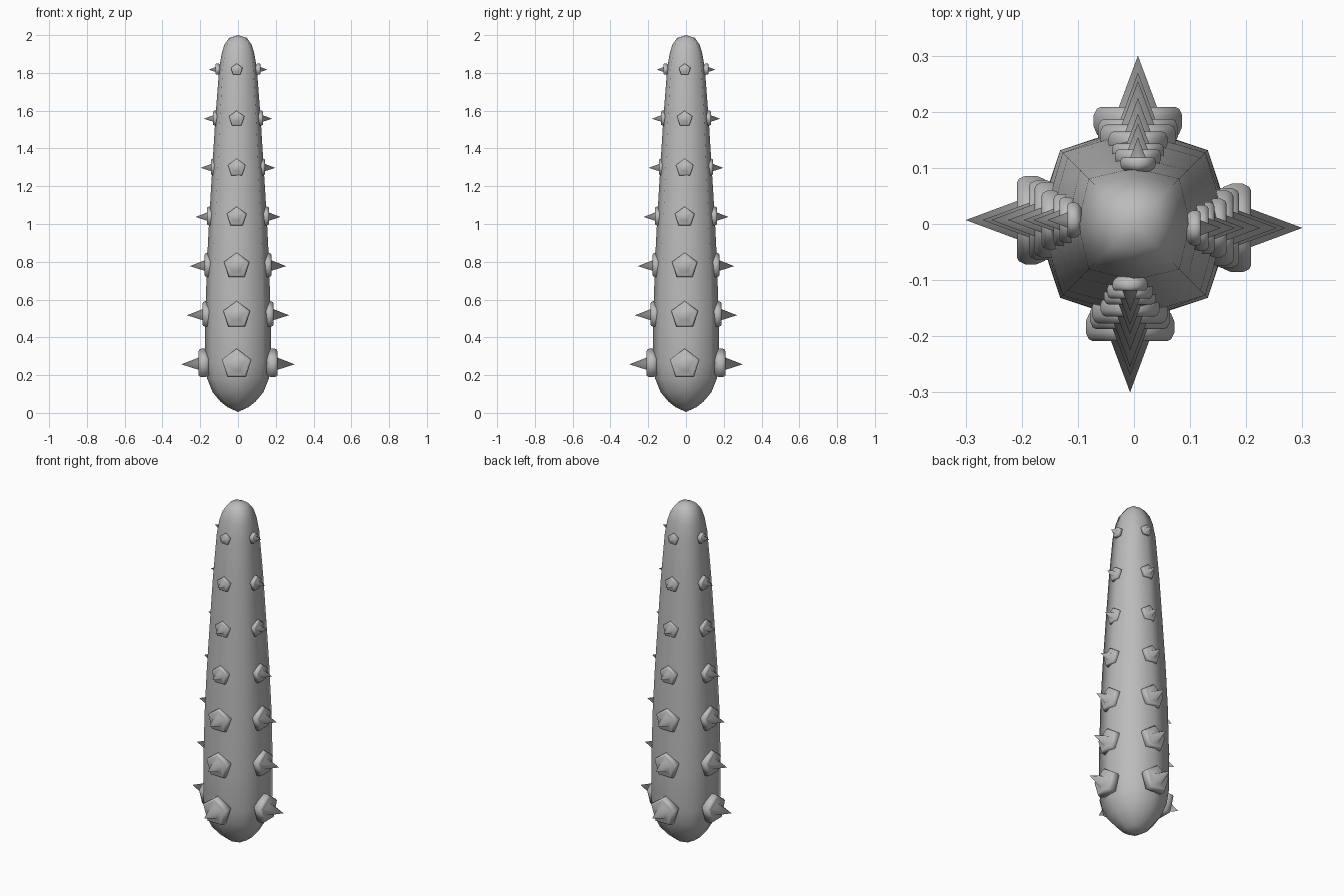
import bpy, bmesh, math
from mathutils import Matrix, Vector

cube = bpy.data.objects.get("Cube")
if cube:
    bpy.data.objects.remove(cube, do_unlink=True)

# One plain grey for everything
grey = bpy.data.materials.new("stone_grey")
grey.use_nodes = True
grey.diffuse_color = (0.5, 0.5, 0.5, 1)
grey.node_tree.nodes["Principled BSDF"].inputs["Base Color"].default_value = (0.5, 0.5, 0.5, 1)


def loft(bm, rings, low, high):
    """Skin equal rings of points and close both ends to a point."""
    loops = [[bm.verts.new(p) for p in ring] for ring in rings]
    n = len(loops[0])
    first, last = bm.verts.new(low), bm.verts.new(high)
    for i in range(n):
        j = (i + 1) % n
        bm.faces.new((first, loops[0][j], loops[0][i]))
        bm.faces.new((last, loops[-1][i], loops[-1][j]))
        for a, b in zip(loops, loops[1:]):
            bm.faces.new((a[i], a[j], b[j], b[i]))


def finish(name, bm):
    bmesh.ops.recalc_face_normals(bm, faces=bm.faces)
    mesh = bpy.data.meshes.new(name)
    bm.to_mesh(mesh)
    bm.free()
    mesh.materials.append(grey)
    for p in mesh.polygons:
        p.use_smooth = True
    obj = bpy.data.objects.new(name, mesh)
    bpy.context.collection.objects.link(obj)
    return obj


# Shaft: eight-sided tapering club, slightly squarer towards the tip
profile = [(0.03, 0.055), (0.06, 0.093), (0.11, 0.135), (0.18, 0.163), (0.27, 0.175),
           (0.5, 0.173), (0.78, 0.165), (1.04, 0.152), (1.3, 0.136), (1.56, 0.12),
           (1.82, 0.1), (1.9, 0.087), (1.95, 0.072), (1.985, 0.047)]
rings = []
for z, r in profile:
    corner = 1.05 + 0.05 * z
    rings.append([(r * (corner if k % 2 else 1) * math.cos(k * math.pi / 4),
                   r * (corner if k % 2 else 1) * math.sin(k * math.pi / 4), z)
                  for k in range(8)])
bm = bmesh.new()
loft(bm, rings, (0, 0, 0.005), (0, 0, 2))
finish("club_shaft", bm)

# Studs: rounded pentagon base with a pointed spike, (size, tip distance) per row
rows = [(0.083, 0.30), (0.075, 0.27), (0.071, 0.255), (0.055, 0.225),
        (0.049, 0.197), (0.043, 0.18), (0.033, 0.155)]
section = [(-0.75, 0.7), (-0.6, 0.92), (-0.42, 1.0), (-0.18, 1.0),
           (-0.04, 0.93), (0.0, 0.84), (0.0, 0.43)]
sides = {"front": 0, "left": 1, "back": 2, "right": 3}
for side, turn in sides.items():
    spin = Matrix.Rotation(turn * math.pi / 2, 4, "Z")
    for row, (size, tip) in enumerate(rows):
        z = 0.257 + 0.26 * row
        face = tip - 1.1 * size

        def place(depth, radius, k):
            a = math.pi / 2 + k * math.tau / 5
            return spin @ Vector((-0.007 + radius * size * math.cos(a),
                                  -face - depth * size,
                                  z + radius * size * math.sin(a)))

        bm = bmesh.new()
        loft(bm, [[place(d, r, k) for k in range(5)] for d, r in section],
             place(-0.8, 0, 0), place(1.1, 0, 0))
        finish(f"{side}_stud_{row + 1}", bm)
